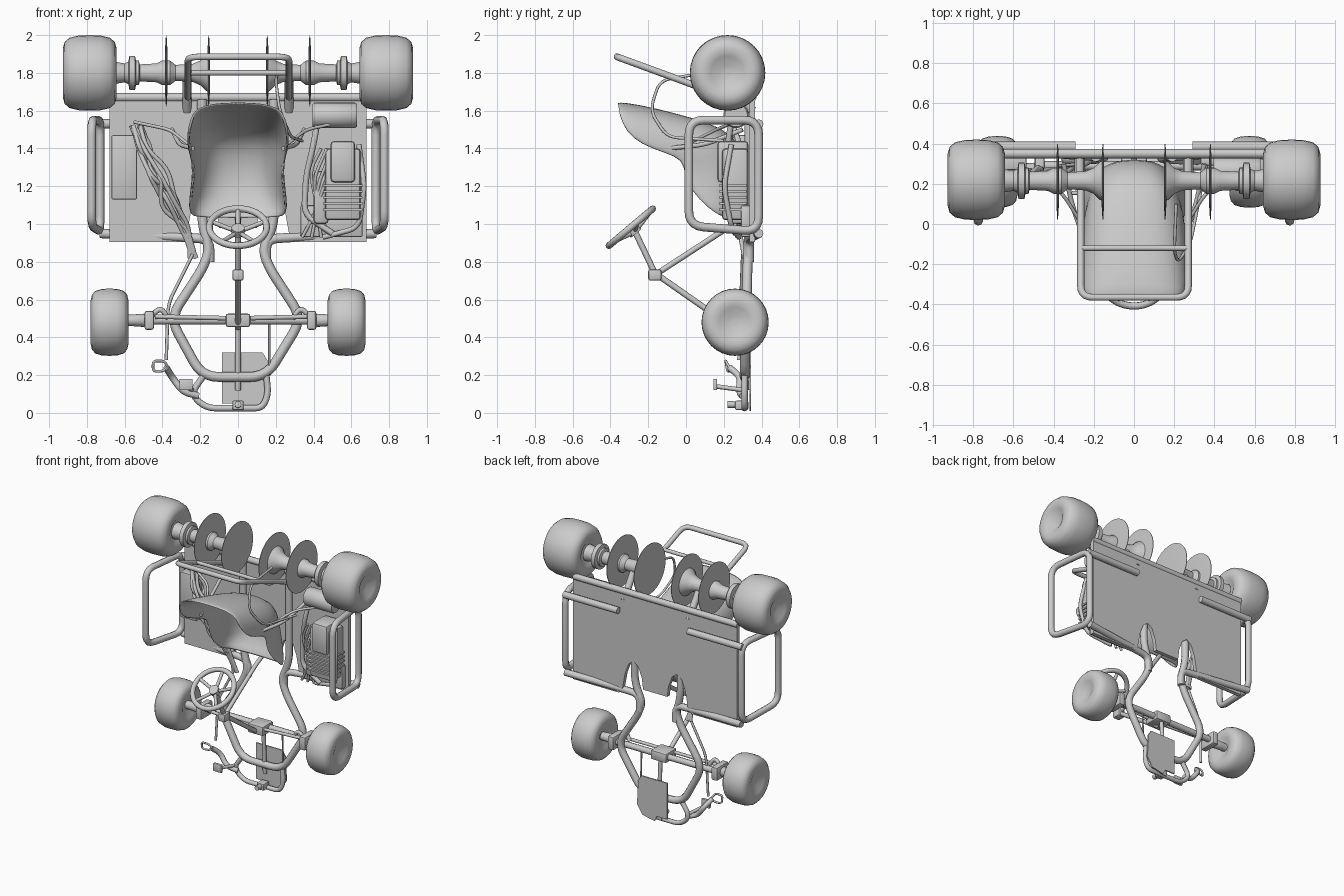
import bpy, bmesh, math, random
from mathutils import Vector as V, Matrix

random.seed(4)


def finish(name, bm, angle=35):
    bmesh.ops.remove_doubles(bm, verts=bm.verts, dist=1e-5)
    bmesh.ops.recalc_face_normals(bm, faces=bm.faces)
    me = bpy.data.meshes.new(name)
    bm.to_mesh(me)
    bm.free()
    ob = bpy.data.objects.new(name, me)
    bpy.context.collection.objects.link(ob)
    smooth(ob, angle)
    return ob


def smooth(ob, angle=35):
    bpy.ops.object.select_all(action='DESELECT')
    ob.select_set(True)
    bpy.context.view_layer.objects.active = ob
    if ob.type == 'CURVE':
        bpy.ops.object.convert(target='MESH')
    bpy.ops.object.shade_smooth_by_angle(angle=math.radians(angle))


def tube(name, pts, r, closed=False, fillet=0.06):
    """Round tube through points with rounded corners."""
    pts = [V(p) for p in pts]
    n, out = len(pts), []
    for i, p in enumerate(pts):
        if not closed and i in (0, n - 1):
            out.append(p)
            continue
        a, b = pts[i - 1] - p, pts[(i + 1) % n] - p
        d = min(fillet, a.length * 0.48, b.length * 0.48)
        a, b = p + a.normalized() * d, p + b.normalized() * d
        for k in range(6):
            t = k / 5
            out.append(a * (1 - t) ** 2 + p * 2 * t * (1 - t) + b * t * t)
    cu = bpy.data.curves.new(name, 'CURVE')
    cu.dimensions = '3D'
    cu.bevel_depth, cu.bevel_resolution, cu.use_fill_caps = r, 2, True
    sp = cu.splines.new('POLY')
    sp.points.add(len(out) - 1)
    for q, p in zip(sp.points, out):
        q.co = (*p, 1)
    sp.use_cyclic_u = closed
    ob = bpy.data.objects.new(name, cu)
    bpy.context.collection.objects.link(ob)
    smooth(ob, 50)


def lathe(name, prof, y, z, x=0, s=1, seg=32, angle=35):
    """Revolve (x, radius) profile about an x-parallel axis."""
    bm = bmesh.new()
    rings = [[bm.verts.new((x + s * a, y + r * math.cos(2 * math.pi * k / seg),
                            z + r * math.sin(2 * math.pi * k / seg))) for k in range(seg)]
             for a, r in ((a, max(r, 1e-3)) for a, r in prof)]
    for p, q in zip(rings, rings[1:]):
        for k in range(seg):
            j = (k + 1) % seg
            bm.faces.new((p[k], p[j], q[j], q[k]))
    bm.faces.new(rings[0])
    bm.faces.new(rings[-1])
    return finish(name, bm, angle)


def box(name, x, y, z, bevel=0.012):
    bm = bmesh.new()
    bmesh.ops.create_cube(bm, size=1)
    for v in bm.verts:
        v.co = [(lo + hi) / 2 + c * (hi - lo) for c, (lo, hi) in zip(v.co, (x, y, z))]
    if bevel:
        bmesh.ops.bevel(bm, geom=bm.edges[:], offset=bevel, segments=2, affect='EDGES', profile=0.5)
    finish(name, bm)


def plate(name, outline, y0, y1):
    """Flat panel from an x-z outline."""
    bm = bmesh.new()
    f = bm.faces.new([bm.verts.new((x, y0, z)) for x, z in outline])
    g = bmesh.ops.extrude_face_region(bm, geom=[f])
    bmesh.ops.translate(bm, vec=(0, y1 - y0, 0), verts=[v for v in g['geom'] if isinstance(v, bmesh.types.BMVert)])
    finish(name, bm)


# wheels
def wheel(name, x, y, z, s, w, R):
    h = w / 2
    prof = [(0.72 * h, 0), (0.7 * h, 0.2 * R), (0.92 * h, 0.45 * R), (h, 0.65 * R), (0.93 * h, 0.82 * R),
            (0.75 * h, 0.93 * R), (0.4 * h, 0.99 * R), (0, R)]
    lathe(name, prof + [(-a, r) for a, r in prof[-2::-1]], y, z, x, s, angle=60)


for s, side in ((-1, "left"), (1, "right")):
    wheel("rear_wheel_" + side, s * 0.785, 0.22, 1.80, s, 0.285, 0.2)
    # rear axle half with collar, flares and discs
    lathe("rear_axle_" + side, [(0.155, 0.10), (0.17, 0.095), (0.20, 0.065), (0.24, 0.048), (0.33, 0.042),
          (0.36, 0.065), (0.40, 0.065), (0.43, 0.05), (0.52, 0.045), (0.525, 0.065), (0.54, 0.065),
          (0.545, 0.09), (0.575, 0.09), (0.58, 0.06), (0.60, 0.05), (0.66, 0.06)], 0.215, 1.80, 0, s)
    for x, n in ((0.155, "inner"), (0.38, "outer")):
        lathe(f"{n}_disc_{side}", [(-0.006, 0.03), (-0.006, 0.12), (-0.002, 0.187), (0.002, 0.187),
              (0.006, 0.12), (0.006, 0.03)], 0.21, 1.81, s * x, s, 40)
    # side guard loop and its mounting stubs
    tube("side_guard_" + side, [(s * 0.775, 0.015, 1.55), (s * 0.73, 0.385, 1.55),
         (s * 0.73, 0.385, 0.96), (s * 0.775, 0.015, 0.99)], 0.023, True, 0.08)
    tube("upper_guard_mount_" + side, [(s * 0.29, 0.385, 1.53), (s * 0.74, 0.385, 1.53)], 0.025)
    tube("lower_guard_mount_" + side, [(s * 0.15, 0.335, 0.80), (s * 0.15, 0.335, 0.92), (s * 0.30, 0.345, 0.93),
         (s * 0.73, 0.385, 0.95)], 0.025)
    tube("axle_bracket_" + side, [(s * 0.27, 0.35, 1.60), (s * 0.27, 0.215, 1.80)], 0.025)

# front wheels, stub axles and steering knuckles
for side, s, xw, xk in (("left", -1, -0.68, -0.47), ("right", 1, 0.575, 0.39)):
    wheel("front_wheel_" + side, xw, 0.26, 0.48, s, 0.2, 0.178)
    lathe("stub_axle_" + side, [(0, 0.02), (0.03, 0.035), (0.1, 0.03), (0.15, 0.03)], 0.27, 0.49, xk, s, 16)
    box("knuckle_" + side, (xk - 0.025, xk + 0.025), (0.20, 0.34), (0.44, 0.54))
    tube("knuckle_arm_" + side, [(xk, 0.25, 0.5), (xk - s * 0.06, 0.24, 0.56), (xk - s * 0.1, 0.25, 0.5)], 0.014)

# floor panel with two arched cutouts
half = [(0.0, 0.98), (0.10, 0.98), (0.11, 1.06), (0.14, 1.14), (0.18, 1.17), (0.22, 1.14), (0.25, 1.06),
        (0.27, 0.95), (0.30, 0.905), (0.68, 0.905), (0.68, 1.685)]
plate("floor_panel", half + [(-x, z) for x, z in half[:0:-1]], 0.335, 0.365)
tube("rear_frame_tube", [(-0.68, 0.35, 1.67), (0.68, 0.35, 1.67)], 0.024)

# main frame rail running round the nose
tube("main_frame", [(-0.19, 0.335, 1.66), (-0.19, 0.335, 1.0), (-0.15, 0.33, 0.86), (-0.19, 0.325, 0.76),
     (-0.36, 0.32, 0.5), (-0.19, 0.31, 0.19), (0.15, 0.31, 0.19), (0.34, 0.32, 0.5), (0.17, 0.325, 0.76),
     (0.13, 0.33, 0.86), (0.19, 0.335, 1.0), (0.19, 0.335, 1.66)], 0.026, fillet=0.09)
tube("nose_hoop", [(-0.18, 0.31, 0.2), (-0.25, 0.31, 0.1), (-0.17, 0.31, 0.025), (0.13, 0.31, 0.025),
     (0.16, 0.31, 0.1), (0.15, 0.31, 0.2)], 0.017)
tube("front_beam", [(-0.47, 0.29, 0.49), (0.40, 0.29, 0.49)], 0.023)
tube("tie_rod", [(-0.44, 0.24, 0.51), (0, 0.22, 0.50), (0.38, 0.24, 0.51)], 0.012)
box("beam_clamp", (-0.065, 0.065), (0.20, 0.33), (0.455, 0.525))
tube("centre_spine", [(0, 0.30, 0.49), (0, 0.32, 0.12)], 0.015)
plate("foot_plate", [(-0.085, 0.32), (0.13, 0.32), (0.155, 0.28), (0.165, 0.1), (0.12, 0.03), (0.02, 0.01),
      (0.0, 0.05), (-0.085, 0.05)], 0.335, 0.345)

# steering column, support strut and wheel
tube("steering_column", [(0, -0.27, 0.96), (0, -0.165, 0.74), (0, 0.25, 0.45)], 0.016, fillet=0.02)
tube("column_strut", [(0, -0.165, 0.73), (0, 0.22, 0.98), (0, 0.33, 1.03)], 0.015)
box("column_joint", (-0.03, 0.03), (-0.2, -0.13), (0.70, 0.76))
c, u, w = V((0, -0.292, 0.983)), V((1, 0, 0)), V((0, 0.765, 0.645))
spot = lambda a, r: c + u * math.cos(a) * r + w * math.sin(a) * r
tube("steering_rim", [spot(k * math.pi / 20, 0.152) for k in range(40)], 0.018, True)
for k in range(5):
    a = math.pi / 2 + k * math.tau / 5
    tube(f"steering_spoke_{k + 1}", [c + V((0, 0.02, -0.025)), spot(a, 0.15)], 0.012)
bm = bmesh.new()
rot = V((0, 0, 1)).rotation_difference(V((0, 0.645, -0.765))).to_matrix().to_4x4()
bmesh.ops.create_cone(bm, cap_ends=True, segments=20, radius1=0.035, radius2=0.035, depth=0.04,
                      matrix=Matrix.Translation(c + V((0, 0.015, -0.018))) @ rot)
finish("steering_hub", bm)

# seat shell lofted through U sections: half width, centre (y, z), rim (y, z)
stations = [(0.235, -0.365, 1.64, -0.35, 1.575), (0.262, -0.25, 1.625, -0.32, 1.49), (0.265, -0.08, 1.585, -0.24, 1.42),
            (0.255, 0.12, 1.53, -0.11, 1.375), (0.245, 0.24, 1.47, -0.02, 1.34), (0.235, 0.30, 1.37, -0.01, 1.27),
            (0.245, 0.32, 1.22, 0.02, 1.18), (0.26, 0.29, 1.10, 0.12, 1.08), (0.235, 0.23, 1.03, 0.18, 1.045)]
bm = bmesh.new()
rows = []
for hw, cy, cz, ey, ez in stations:
    row = []
    for k in range(-10, 11):
        t = abs(k) / 10 * math.pi / 2
        f = (1 - math.cos(t)) ** 1.2
        row.append(bm.verts.new((math.copysign(hw * math.sin(t) ** 0.9, k), cy + (ey - cy) * f, cz + (ez - cz) * f)))
    rows.append(row)
for p, q in zip(rows, rows[1:]):
    for k in range(20):
        bm.faces.new((p[k], p[k + 1], q[k + 1], q[k]))
seat = finish("seat", bm, 60)
m = seat.modifiers.new("thickness", 'SOLIDIFY')
m.thickness, m.offset = 0.015, 0
m = seat.modifiers.new("smooth", 'SUBSURF')
m.levels = m.render_levels = 1

# rear hoop behind the seat
tube("rear_hoop", [(-0.265, 0.2, 1.67), (-0.265, 0.03, 1.74), (-0.265, -0.365, 1.885), (0.27, -0.365, 1.885),
     (0.27, 0.03, 1.74), (0.27, 0.2, 1.67)], 0.018)
tube("hoop_crossbar", [(-0.265, -0.12, 1.80), (0.27, -0.12, 1.80)], 0.014)

# engine on the right, with fins and pipes
box("engine_base", (0.33, 0.66), (0.29, 0.34), (0.93, 1.10))
box("engine_block", (0.46, 0.65), (0.19, 0.33), (1.02, 1.40), 0.02)
box("engine_head", (0.49, 0.62), (0.165, 0.33), (1.22, 1.44), 0.02)
for k in range(5):
    z = 1.07 + k * 0.032
    box(f"engine_fin_{k + 1}", (0.45, 0.66), (0.175, 0.32), (z, z + 0.012), 0)
box("gearbox", (0.40, 0.48), (0.22, 0.33), (1.0, 1.28), 0.02)
lathe("exhaust_can", [(0.395, 0), (0.395, 0.06), (0.405, 0.067), (0.62, 0.067), (0.63, 0.06), (0.63, 0)], 0.265, 1.575, seg=28)
tube("exhaust_pipe", [(0.42, 0.24, 1.54), (0.40, 0.22, 1.42), (0.36, 0.25, 1.25), (0.35, 0.26, 1.05), (0.5, 0.26, 0.95)], 0.016)
tube("engine_hose", [(0.64, 0.24, 1.42), (0.67, 0.2, 1.2), (0.64, 0.24, 0.98), (0.45, 0.28, 0.93)], 0.014)
for k in range(4):
    tube(f"engine_cable_{k + 1}", [(0.44 + 0.03 * k, 0.2, 1.4), (0.38 + 0.02 * k, 0.22, 1.28 - 0.04 * k),
         (0.42, 0.25, 1.08), (0.34 + 0.05 * k, 0.27, 0.93)], 0.009)

# side tank and cable harness on the left
box("side_tank", (-0.67, -0.535), (0.27, 0.34), (1.13, 1.47), 0.008)
for k in range(8):
    j = lambda a: random.uniform(-a, a)
    tube(f"harness_cable_{k + 1}", [(-0.54 + 0.03 * j(1), 0.25, 1.52), (-0.49 + j(0.05), 0.24 + j(0.06), 1.40),
         (-0.42 + j(0.06), 0.22 + j(0.06), 1.26 + j(0.04)), (-0.37 + j(0.06), 0.24 + j(0.05), 1.12 + j(0.04)),
         (-0.28 + j(0.03), 0.28, 0.98), (-0.24 + j(0.02), 0.31, 0.82)], 0.012)
tube("brake_line", [(-0.24, 0.30, 0.84), (-0.37, 0.29, 0.58), (-0.38, 0.28, 0.28)], 0.009)
tube("throttle_line", [(0.165, 0.29, 0.5), (0.165, 0.3, 0.2)], 0.006)

# seat stays and cables on both sides
for s, side in ((-1, "left"), (1, "right")):
    tube("seat_stay_" + side, [(s * 0.24, -0.1, 1.40), (s * 0.31, 0.1, 1.42), (s * 0.35, 0.30, 1.50)], 0.012)
    tube("seat_cable_" + side, [(s * 0.55, 0.26, 1.54), (s * 0.36, 0.16, 1.50), (s * 0.26, 0.0, 1.42)], 0.009)
tube("rear_cable", [(0.21, 0.1, 1.80), (0.20, -0.14, 1.76), (0.22, -0.19, 1.60), (0.28, -0.1, 1.46), (0.34, 0.2, 1.44)], 0.008)

# pedals
tube("left_pedal", [(-0.45, 0.21, 0.275), (-0.39, 0.21, 0.275), (-0.37, 0.23, 0.24), (-0.40, 0.23, 0.22),
     (-0.45, 0.22, 0.22)], 0.007, True, 0.02)
tube("pedal_linkage", [(-0.38, 0.23, 0.24), (-0.35, 0.29, 0.19), (-0.29, 0.28, 0.11), (-0.21, 0.30, 0.09)], 0.018)
tube("pedal_lever", [(-0.24, 0.31, 0.12), (-0.28, 0.16, 0.14)], 0.012)
box("pedal_pad", (-0.31, -0.24), (0.145, 0.165), (0.12, 0.18), 0.005)
tube("right_pedal", [(0, 0.33, 0.04), (0, 0.22, 0.045)], 0.018)
box("pedal_mount", (-0.03, 0.03), (0.26, 0.33), (0.015, 0.065), 0.008)
